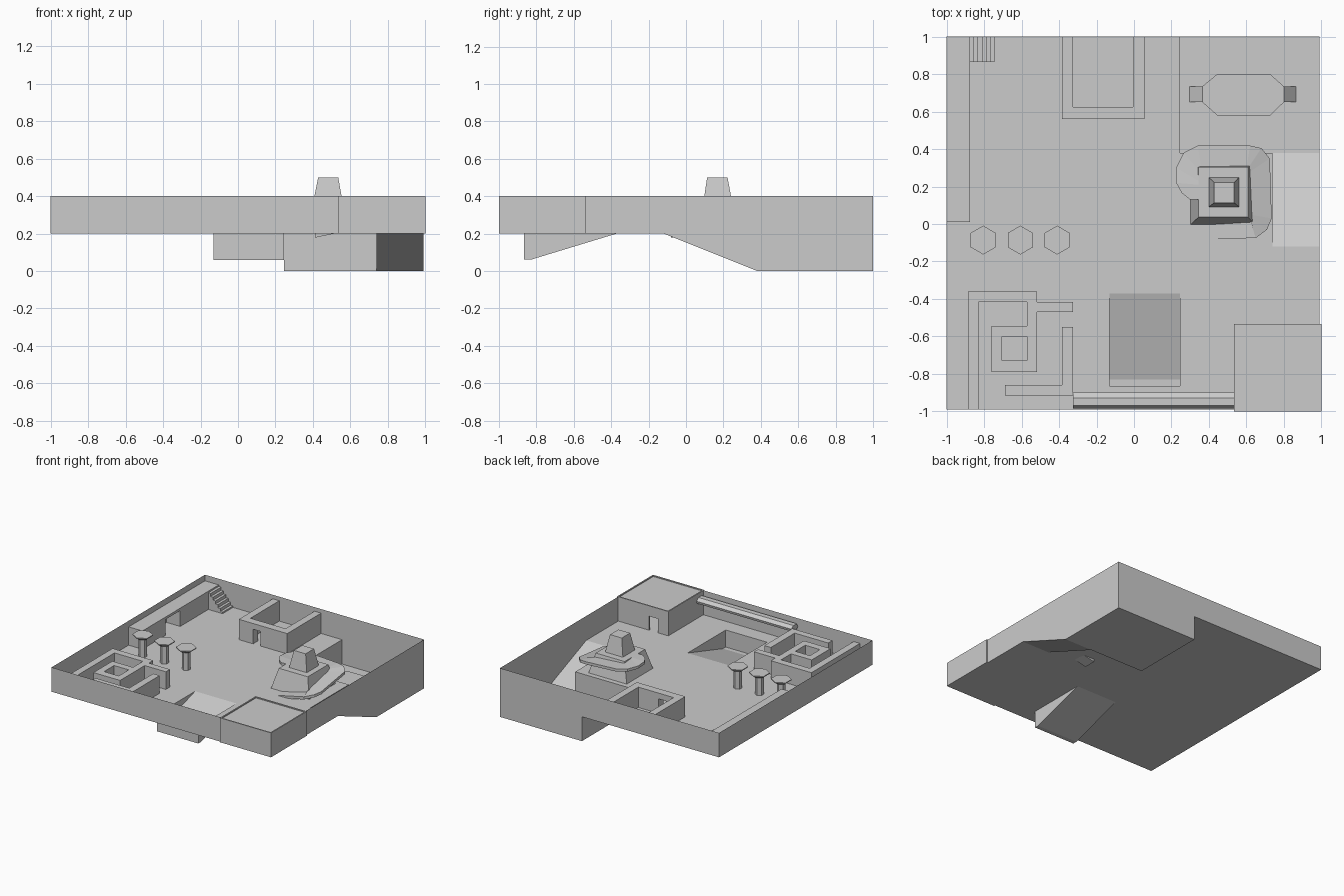
import bpy, bmesh, math

if "Cube" in bpy.data.objects:
    bpy.data.objects.remove(bpy.data.objects["Cube"])

grey = bpy.data.materials.new("plain grey")
grey.diffuse_color = (0.6, 0.6, 0.6, 1)
grey.use_nodes = True
grey.node_tree.nodes["Principled BSDF"].inputs["Base Color"].default_value = grey.diffuse_color


def finish(name, bm):
    me = bpy.data.meshes.new(name)
    bm.to_mesh(me)
    bm.free()
    me.materials.append(grey)
    ob = bpy.data.objects.new(name, me)
    bpy.context.collection.objects.link(ob)
    return ob


def poly(bm, pts):
    return bm.faces.new([bm.verts.new(p) for p in pts])


def loft(bm, low, high):
    """closed solid between two matching rings of points"""
    a = [bm.verts.new(p) for p in low]
    b = [bm.verts.new(p) for p in high]
    n = len(a)
    bm.faces.new(a[::-1])
    bm.faces.new(b)
    for i in range(n):
        j = (i + 1) % n
        bm.faces.new((a[i], a[j], b[j], b[i]))


def rect(x0, x1, y0, y1, z):
    return [(x0, y0, z), (x1, y0, z), (x1, y1, z), (x0, y1, z)]


def boxes(name, items):
    """each item: x0, x1, y0, y1, z0, z1"""
    bm = bmesh.new()
    for x0, x1, y0, y1, z0, z1 in items:
        loft(bm, rect(x0, x1, y0, y1, z0), rect(x0, x1, y0, y1, z1))
    return finish(name, bm)


def prism(name, pts, z0, z1):
    bm = bmesh.new()
    loft(bm, [(x, y, z0) for x, y in pts], [(x, y, z1) for x, y in pts])
    return finish(name, bm)


L, R, F, B = -1.0, 0.99, -0.99, 1.0     # arena limits
Z, T = 0.2, 0.4                         # floor and wall top
PX, RX = 0.245, 0.74                    # pit left side, ramp left side
RY0, RY1 = -0.12, 0.38                  # ramp top and foot

# main floor
bm = bmesh.new()
for r in [(L, -.13, F, B), (-.13, PX, F, -.865), (-.13, PX, -.37, B),
          (PX, RX, F, RY1), (RX, R, F, RY0)]:
    poly(bm, rect(*r, Z))
finish("main_floor", bm)

# outer walls (thin sheets)
bm = bmesh.new()
poly(bm, [(L, F, Z), (R, F, Z), (R, F, T), (L, F, T)])
poly(bm, [(L, B, Z), (L, F, Z), (L, F, T), (L, B, T)])
poly(bm, [(R, F, Z), (R, RY0, Z), (R, RY1, 0), (R, B, 0), (R, B, T), (R, F, T)])
poly(bm, [(R, B, 0), (PX, B, 0), (PX, B, Z), (L, B, Z), (L, B, T), (R, B, T)])
finish("outer_walls", bm)

# sunken yard with ramp
bm = bmesh.new()
poly(bm, rect(PX, R, RY1, B, 0))
poly(bm, [(RX, RY0, Z), (R, RY0, Z), (R, RY1, 0), (RX, RY1, 0)])
poly(bm, [(RX, RY0, Z), (RX, RY1, 0), (RX, RY1, Z)])
poly(bm, [(PX, RY1, 0), (PX, RY1, Z), (RX, RY1, Z), (RX, RY1, 0)])
poly(bm, [(PX, RY1, 0), (PX, B, 0), (PX, B, Z), (PX, RY1, Z)])
finish("sunken_yard", bm)

# front sloped pit
bm = bmesh.new()
prof = [(-.37, Z), (-.83, .06), (-.865, .06), (-.865, Z)]
for (y0, z0), (y1, z1) in zip(prof, prof[1:]):
    poly(bm, [(-.13, y0, z0), (-.13, y1, z1), (PX, y1, z1), (PX, y0, z0)])
for x in (-.13, PX):
    poly(bm, [(x, y, z) for y, z in prof])
finish("front_sloped_pit", bm)

# eight-sided platform with a ramp at each end
prism("yard_platform", [(.365, .65), (.444, .58), (.727, .58), (.80, .65),
                        (.80, .735), (.727, .80), (.444, .80), (.365, .735)], 0, .07)
for name, xa, xb in (("left_ramp", .365, .295), ("right_ramp", .80, .865)):
    bm = bmesh.new()
    loft(bm, [(xa, .65, 0), (xb, .65, 0), (xa, .65, .07)],
         [(xa, .735, 0), (xb, .735, 0), (xa, .735, .07)])
    finish(name, bm)

# stepped tower
bm = bmesh.new()
loft(bm, rect(.302, .648, -.003, .338, Z), rect(.345, .608, .037, .303, .36))
loft(bm, rect(.40, .56, .092, .248, .36), rect(.428, .535, .113, .222, .5))
finish("stepped_tower", bm)

# spiral walkway: outer x, y, inner x, y, height
path = [(.41, -.08, .41, .02, .2), (.65, -.075, .62, .02, .25), (.71, -.03, .62, .03, .265),
        (.735, .03, .62, .05, .275), (.725, .35, .62, .28, .315), (.68, .405, .61, .3, .325),
        (.62, .418, .6, .3, .33), (.34, .418, .36, .3, .345), (.265, .38, .345, .29, .35),
        (.225, .30, .345, .23, .355), (.225, .22, .345, .21, .36),
        (.255, .165, .345, .17, .36), (.30, .13, .345, .13, .36)]
bm = bmesh.new()
rows = [[bm.verts.new(p) for p in ((a, b, z), (c, d, z), (c, d, z - .022), (a, b, z - .022))]
        for a, b, c, d, z in path]
for p, q in zip(rows, rows[1:]):
    for i in range(4):
        j = (i + 1) % 4
        bm.faces.new((p[i], p[j], q[j], q[i]))
bm.faces.new(rows[0][::-1])
bm.faces.new(rows[-1])
bmesh.ops.recalc_face_normals(bm, faces=bm.faces)
finish("spiral_walkway", bm)

# raised ledge with an alcove, and its stairs
boxes("raised_ledge", [(L, -.875, .01, .31, Z, .33), (L, -.875, .5, B, Z, .33),
                       (L, -.875, .01, B, .33, .35)])
n, w = 6, .13 / 6
boxes("ledge_stairs", [(-.875 + i * w, -.875 + (i + 1) * w, .865, B, Z, .35 - .15 * (i + .5) / n)
                       for i in range(n)])

# back room with doorway
H = .367
boxes("back_room", [(-.385, -.325, .56, B, Z, H), (-.005, .055, .56, B, Z, H),
                    (-.325, -.255, .56, .625, Z, H), (-.19, -.005, .56, .625, Z, H),
                    (-.255, -.19, .56, .625, .32, H)])

# corner building: thin walls, doorway, roof just below the rim
t, x0, y1 = .01, .535, -.535
boxes("corner_building", [(x0, 1, -1, -1 + t, Z, T), (x0, x0 + t, -1, y1, Z, T),
                          (1 - t, 1, -1, y1, Z, T), (x0, .63, y1 - t, y1, Z, T),
                          (.71, 1, y1 - t, y1, Z, T), (.63, .71, y1 - t, y1, .315, T),
                          (x0 + t, 1 - t, -1 + t, y1 - t, .37, .392)])

# front bar
prof = [(-.985, .335), (-.97, .365), (-.928, .365), (-.9, .345), (-.905, .325), (-.97, .315)]
bm = bmesh.new()
loft(bm, [(-.326, y, z) for y, z in prof], [(x0, y, z) for y, z in prof])
finish("front_bar", bm)

# maze: spiral wall and corner wall
prism("maze_spiral_wall", [(-.887, F), (-.83, F), (-.83, -.417), (-.572, -.417), (-.572, -.545),
                           (-.518, -.545), (-.518, -.47), (-.326, -.47), (-.326, -.417),
                           (-.518, -.417), (-.518, -.36), (-.887, -.36)], Z, .345)
boxes("maze_inner_room", [(-.76, -.518, -.6, -.545, Z, .345), (-.76, -.518, -.79, -.73, Z, .345),
                          (-.76, -.705, -.73, -.6, Z, .345), (-.572, -.518, -.73, -.6, Z, .345)])
prism("maze_corner_wall", [(-.69, -.915), (-.326, -.915), (-.326, -.55), (-.385, -.55),
                           (-.385, -.86), (-.69, -.86)], Z, .345)


# six-sided mushroom pillars
def ring(x, y, r, z):
    return [(x + r * math.cos(math.pi / 6 + k * math.pi / 3),
             y + r * math.sin(math.pi / 6 + k * math.pi / 3), z) for k in range(6)]


for i, x in enumerate((-.805, -.607, -.41)):
    bm = bmesh.new()
    loft(bm, ring(x, -.086, .033, Z), ring(x, -.086, .033, .35))
    loft(bm, ring(x, -.086, .045, .35), ring(x, -.086, .077, .37))
    loft(bm, ring(x, -.086, .077, .37), ring(x, -.086, .077, .377))
    finish("pillar_%d" % (i + 1), bm)

# consistent outward normals on the solid parts
for ob in bpy.data.objects:
    if ob.name not in ("main_floor", "outer_walls", "sunken_yard", "front_sloped_pit"):
        bm = bmesh.new()
        bm.from_mesh(ob.data)
        bmesh.ops.recalc_face_normals(bm, faces=bm.faces)
        bm.to_mesh(ob.data)
        bm.free()
